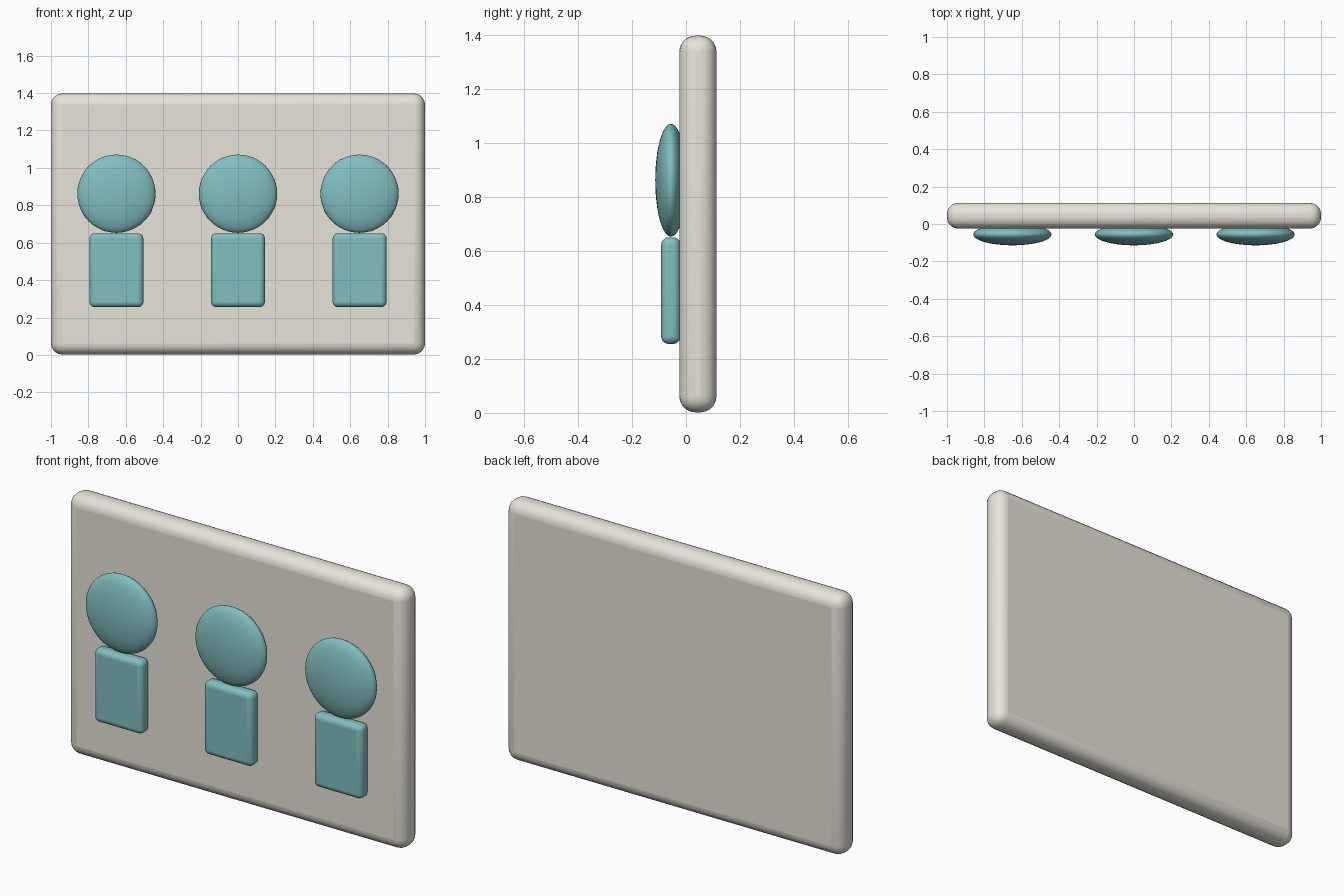
import bpy
from math import radians

if "Cube" in bpy.data.objects:
    bpy.data.objects.remove(bpy.data.objects["Cube"])

def material(name, color):
    m = bpy.data.materials.new(name)
    m.diffuse_color = color
    m.use_nodes = True
    m.node_tree.nodes["Principled BSDF"].inputs["Base Color"].default_value = m.diffuse_color
    return m

cream = material("cream", (0.80, 0.77, 0.70, 1))
teal = material("teal", (0.22, 0.52, 0.53, 1))

def finish(ob, name, mat):
    ob.name = name
    ob.data.materials.append(mat)
    bpy.ops.object.transform_apply(location=False, rotation=False, scale=True)

def rounded_box(name, center, size, bevel, mat):
    bpy.ops.mesh.primitive_cube_add(size=1, location=center)
    ob = bpy.context.object
    ob.scale = size
    finish(ob, name, mat)
    mod = ob.modifiers.new("bevel", 'BEVEL')
    mod.width = bevel
    mod.segments = 5
    bpy.ops.object.shade_smooth_by_angle(angle=radians(40))

def flat_dome(name, center, radii, mat):
    bpy.ops.mesh.primitive_uv_sphere_add(segments=48, ring_count=24, radius=1, location=center)
    ob = bpy.context.object
    ob.scale = radii
    finish(ob, name, mat)
    bpy.ops.object.shade_smooth()

# Upright plate
rounded_box("panel", (0, 0.044, 0.70), (2.0, 0.138, 1.396), 0.06, cream)

# Row of figures: round head above a block body
for side, x in (("left", -0.65), ("middle", 0), ("right", 0.65)):
    flat_dome(side + "_head", (x, -0.056, 0.862), (0.209, 0.058, 0.209), teal)
    rounded_box(side + "_body", (x, -0.056, 0.453), (0.288, 0.072, 0.395), 0.028, teal)
